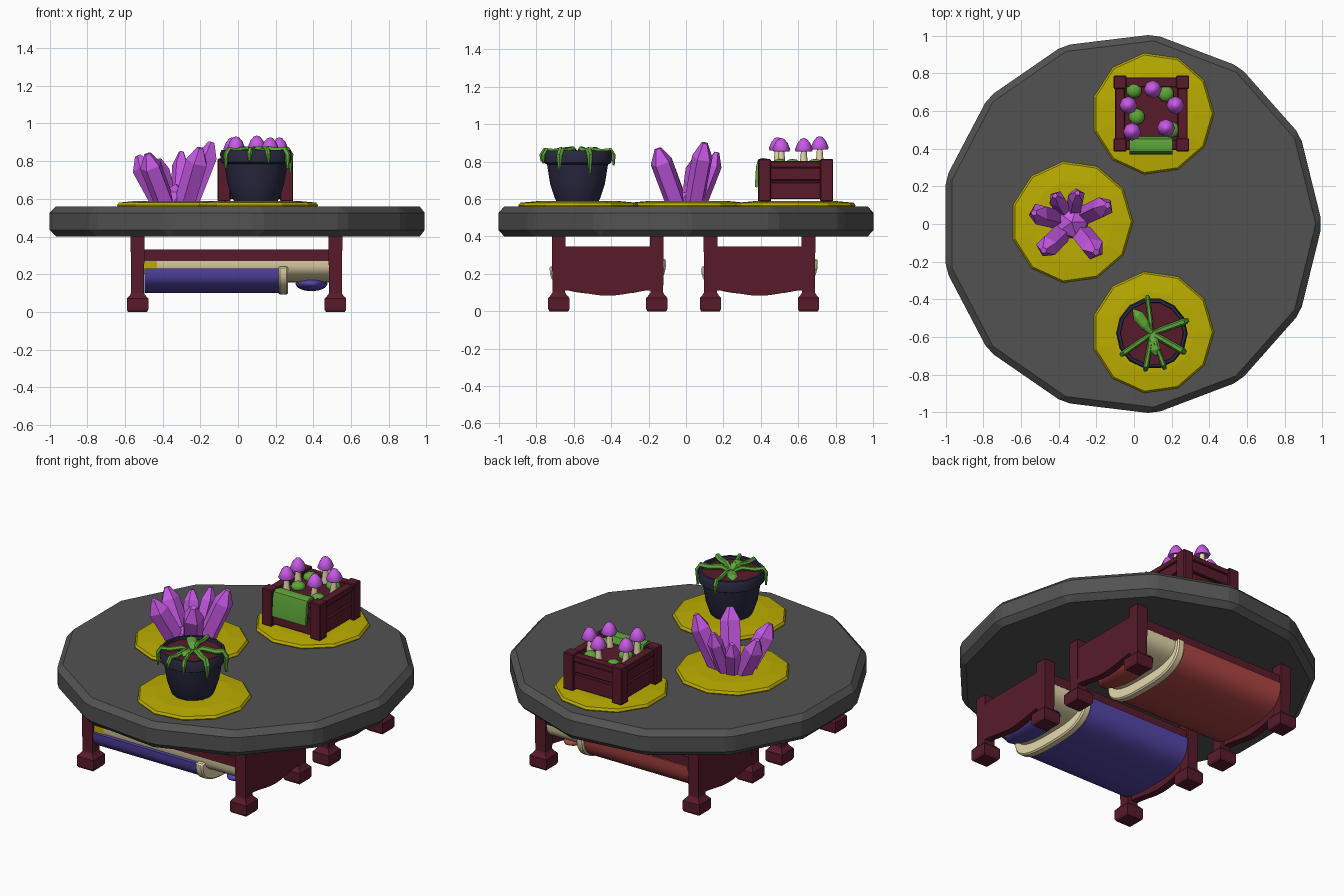
import bpy, bmesh, math
from mathutils import Vector

if "Cube" in bpy.data.objects:
    bpy.data.objects.remove(bpy.data.objects["Cube"])


def material(name, r, g, b):
    m = bpy.data.materials.new(name)
    m.diffuse_color = (r, g, b, 1)
    m.use_nodes = True
    m.node_tree.nodes["Principled BSDF"].inputs["Base Color"].default_value = m.diffuse_color
    return m


GREY = material("slate grey", 0.085, 0.085, 0.085)
YELLOW = material("mustard yellow", 0.50, 0.42, 0.0)
PURPLE = material("crystal purple", 0.60, 0.105, 0.83)
NAVY = material("dark navy", 0.023, 0.023, 0.055)
MAROON = material("maroon wood", 0.098, 0.011, 0.024)
GREEN = material("leaf green", 0.11, 0.38, 0.04)
CREAM = material("cream", 0.84, 0.73, 0.44)
BLUE = material("blanket blue", 0.09, 0.062, 0.40)
RED = material("blanket red", 0.43, 0.06, 0.058)


def finish(bm, name, mat, smooth=None, bevel=0):
    bmesh.ops.recalc_face_normals(bm, faces=bm.faces[:])
    me = bpy.data.meshes.new(name)
    bm.to_mesh(me)
    bm.free()
    me.materials.append(mat)
    if smooth:
        me.polygons.foreach_set("use_smooth", [True] * len(me.polygons))
        me.set_sharp_from_angle(angle=math.radians(smooth))
    ob = bpy.data.objects.new(name, me)
    bpy.context.collection.objects.link(ob)
    if bevel:
        mod = ob.modifiers.new("bevel", 'BEVEL')
        mod.width, mod.segments = bevel, 1
        mod.limit_method, mod.angle_limit = 'ANGLE', math.radians(20)
    return ob


def skin(bm, rings):
    """Join closed rings of points with quads and cap both ends."""
    vs = [[bm.verts.new(p) for p in ring] for ring in rings]
    n = len(vs[0])
    for a, b in zip(vs, vs[1:]):
        for i in range(n):
            j = (i + 1) % n
            bm.faces.new((a[i], a[j], b[j], b[i]))
    bm.faces.new(vs[0])
    bm.faces.new(vs[-1])


def lathe(name, profile, n, at, mat, smooth=None, bevel=0, square=False):
    bm = bmesh.new()
    k, off = (math.sqrt(2), math.pi / 4) if square else (1, 0)
    skin(bm, [[(at[0] + k * r * math.cos(off + math.tau * i / n),
                at[1] + k * r * math.sin(off + math.tau * i / n), z) for i in range(n)]
              for r, z in profile])
    return finish(bm, name, mat, smooth, bevel)


def sweep(name, pts, radii, n, mat, flat=1.0, smooth=None):
    """Tube along points; flat squashes the section for leaves."""
    pts = [Vector(p) for p in pts]
    rings = []
    for k, p in enumerate(pts):
        t = (pts[min(k + 1, len(pts) - 1)] - pts[max(k - 1, 0)]).normalized()
        out = pts[-1] - pts[0]
        side = Vector((-out.y, out.x, 0))
        side = side.normalized() if side.length > 1e-4 else Vector((1, 0, 0))
        up = t.cross(side).normalized()
        rings.append([p + radii[k] * (side * math.cos(math.tau * i / n)
                      + up * flat * math.sin(math.tau * i / n)) for i in range(n)])
    bm = bmesh.new()
    skin(bm, rings)
    return finish(bm, name, mat, smooth)


def prism(name, section, x0, x1, mat, smooth=None, bevel=0):
    """Extrude a (y, z) section along x."""
    bm = bmesh.new()
    skin(bm, [[(x, y, z) for y, z in section] for x in (x0, x1)])
    return finish(bm, name, mat, smooth, bevel)


def box(name, x, y, z, mat, bevel=0):
    return prism(name, [(y[0], z[0]), (y[1], z[0]), (y[1], z[1]), (y[0], z[1])],
                 x[0], x[1], mat, None, bevel)


def blob(name, at, size, mat, sub=2, smooth=None):
    bm = bmesh.new()
    bmesh.ops.create_icosphere(bm, subdivisions=sub, radius=1)
    for v in bm.verts:
        v.co = Vector(at) + Vector([a * b for a, b in zip(v.co, size)])
    return finish(bm, name, mat, smooth)


def arch(cy, half, top, bottom, top_back=None, n=20):
    """Section bulging downward; the back (+y) edge may sit higher."""
    out = []
    for i in range(n + 1):
        a = math.pi * i / n
        c, s = math.cos(a), math.sin(a)
        t = top_back if top_back and c > 0 else top
        out.append((cy + half * math.copysign(abs(c) ** 0.7, c),
                    t - (t - bottom) * max(s, 0) ** 0.7))
    return out


# Table top and place mats
lathe("table_top", [(1.014, 0.40), (1.014, 0.56)], 13, (-0.015, 0), GREY, bevel=0.034)
for nm, at in (("left", (-0.33, 0.01)), ("back", (0.10, 0.585)), ("front", (0.10, -0.575))):
    lathe(nm + "_mat", [(0.32, 0.555), (0.325, 0.566), (0.315, 0.58), (0.22, 0.589)], 11, at, YELLOW)

# Upside-down beds that carry the table
for nm, cy, colour in (("front", -0.418, BLUE), ("back", 0.393, RED)):
    for sx in (-1, 1):
        cx = -0.008 + sx * 0.525
        for sy in (-1, 1):
            lathe(nm + "_bed_post", [(0.05, 0), (0.057, 0.012), (0.057, 0.07), (0.04, 0.09),
                                     (0.034, 0.10), (0.037, 0.41)], 4,
                  (cx, cy + sy * 0.262), MAROON, square=True)
        curve = [(cy + 0.25 * t / 5, 0.098 - 0.015 * math.cos(math.pi * t / 5))
                 for t in range(-5, 6)]
        prism(nm + "_bed_end_board", [(cy - 0.25, 0.345)] + curve + [(cy + 0.25, 0.345)],
              cx - 0.022 + sx * 0.012, cx + 0.022 + sx * 0.012, MAROON)
    box(nm + "_bed_base", (-0.50, 0.49), (cy - 0.285, cy + 0.285), (0.27, 0.33), MAROON)
    prism(nm + "_mattress", arch(cy, 0.285, 0.275, 0.155), -0.43, 0.49, CREAM, 40)
    box(nm + "_mattress_foot", (-0.50, -0.43), (cy - 0.283, cy + 0.1), (0.20, 0.272), YELLOW)
    prism(nm + "_blanket", arch(cy, 0.298, 0.23, 0.10, 0.275), -0.495, 0.22, colour, 40)
    prism(nm + "_blanket_fold", arch(cy, 0.312, 0.24, 0.092, 0.28), 0.215, 0.265, CREAM, 40, 0.008)
    blob(nm + "_pillow", (0.39, cy, 0.15), (0.085, 0.22, 0.04), colour, 3, 60)

# Crystal cluster: thick leaning prisms with blunt chisel tips
for tip, r in (((-0.14, 0.10, 0.88), 0.058), ((-0.53, 0.06, 0.81), 0.058),
               ((-0.42, 0.15, 0.79), 0.046), ((-0.30, 0.165, 0.83), 0.046),
               ((-0.48, -0.14, 0.82), 0.060), ((-0.20, -0.15, 0.85), 0.062)):
    t = Vector(tip)
    b = Vector((-0.33, 0.01, 0.585)).lerp(Vector((t.x, t.y, 0.585)), 0.4)
    axis = b.lerp(t, 0.8)
    sweep("crystal", [b, axis, t + Vector((0, 0, 0.02))], [r * 0.95, r, r * 0.3], 5, PURPLE)
blob("crystal_root", (-0.33, 0.01, 0.60), (0.10, 0.10, 0.08), PURPLE, 1)

# Plant pot with soil
P = (0.095, -0.58)
lathe("plant_pot", [(0.115, 0.587), (0.125, 0.605), (0.15, 0.68), (0.167, 0.785), (0.187, 0.795),
                    (0.19, 0.84), (0.182, 0.86), (0.168, 0.86), (0.165, 0.83)], 14, P, NAVY, 30)
lathe("pot_soil", [(0.166, 0.82), (0.166, 0.842)], 14, P, MAROON)

# Vines hanging over the rim: angle, lowest height, width
for deg, low, w in ((97, 0.78, 0.013), (20, 0.74, 0.017), (-30, 0.76, 0.018),
                    (-70, 0.79, 0.013), (-100, 0.80, 0.014), (-145, 0.76, 0.014)):
    d = Vector((math.cos(math.radians(deg)), math.sin(math.radians(deg)), 0))
    o = Vector((*P, 0))
    pts = [o + d * f + Vector((0, 0, z)) for f, z in
           ((0, 0.84), (0.06, 0.866), (0.13, 0.856), (0.178, 0.862), (0.194, 0.835), (0.195, low))]
    sweep("hanging_vine", pts, [w * 0.7, w, w, w, w, w * 0.4], 6, GREEN)
for deg, reach in ((128, 0.16), (-80, 0.12)):
    d = Vector((math.cos(math.radians(deg)), math.sin(math.radians(deg)), 0))
    pts = [Vector((*P, z)) + d * reach * f for f, z in ((0, 0.85), (0.35, 0.865), (0.75, 0.868), (1, 0.86))]
    sweep("broad_leaf", pts, [0.012, 0.026, 0.03, 0.005], 6, GREEN, flat=0.35)

# Planter crate: corner posts, two planks a side, soil
cx, cy = 0.092, 0.586
for sx in (-1, 1):
    for sy in (-1, 1):
        lathe("crate_post", [(0.035, 0.587), (0.035, 0.813)], 4,
              (cx + sx * 0.166, cy + sy * 0.166), MAROON, bevel=0.005, square=True)
for s in (-1, 1):
    for z in ((0.60, 0.69), (0.70, 0.768), (0.768, 0.803)):
        d = 0.192 if z[0] > 0.75 else 0.186
        a, b = sorted((s * 0.14, s * d))
        box("crate_plank", (cx - 0.14, cx + 0.14), (cy + a, cy + b), z, MAROON, 0.004)
        box("crate_plank", (cx + a, cx + b), (cy - 0.14, cy + 0.14), z, MAROON, 0.004)
box("crate_soil", (cx - 0.165, cx + 0.165), (cy - 0.165, cy + 0.165), (0.60, 0.775), MAROON)

# Moss draped over the front of the crate
prism("draped_moss", [(0.465, 0.775), (0.45, 0.812), (0.41, 0.82), (0.385, 0.812), (0.374, 0.77),
                      (0.368, 0.665), (0.382, 0.66), (0.40, 0.80), (0.44, 0.80), (0.455, 0.775)],
      -0.025, 0.205, GREEN, 50)

# Mushrooms and small bushes
for x, y, z in ((0.10, 0.715, 0.935), (0.22, 0.63, 0.925), (0.17, 0.51, 0.925),
                (-0.03, 0.63, 0.925), (-0.01, 0.49, 0.93)):
    sweep("mushroom_stem", [(x * 0.97, y, 0.76), (x, y, z - 0.055)], [0.024, 0.014], 8, CREAM, smooth=50)
    lathe("mushroom_cap", [(0.02, z - 0.060), (0.043, z - 0.070), (0.048, z - 0.060),
                           (0.034, z - 0.026), (0.016, z - 0.004), (0.004, z)], 8, (x, y), PURPLE, 50)
for x, y in ((0.0, 0.71), (0.17, 0.69), (0.015, 0.57), (0.20, 0.50)):
    blob("small_bush", (x, y, 0.785), (0.043, 0.043, 0.03), GREEN, 2, 60)
